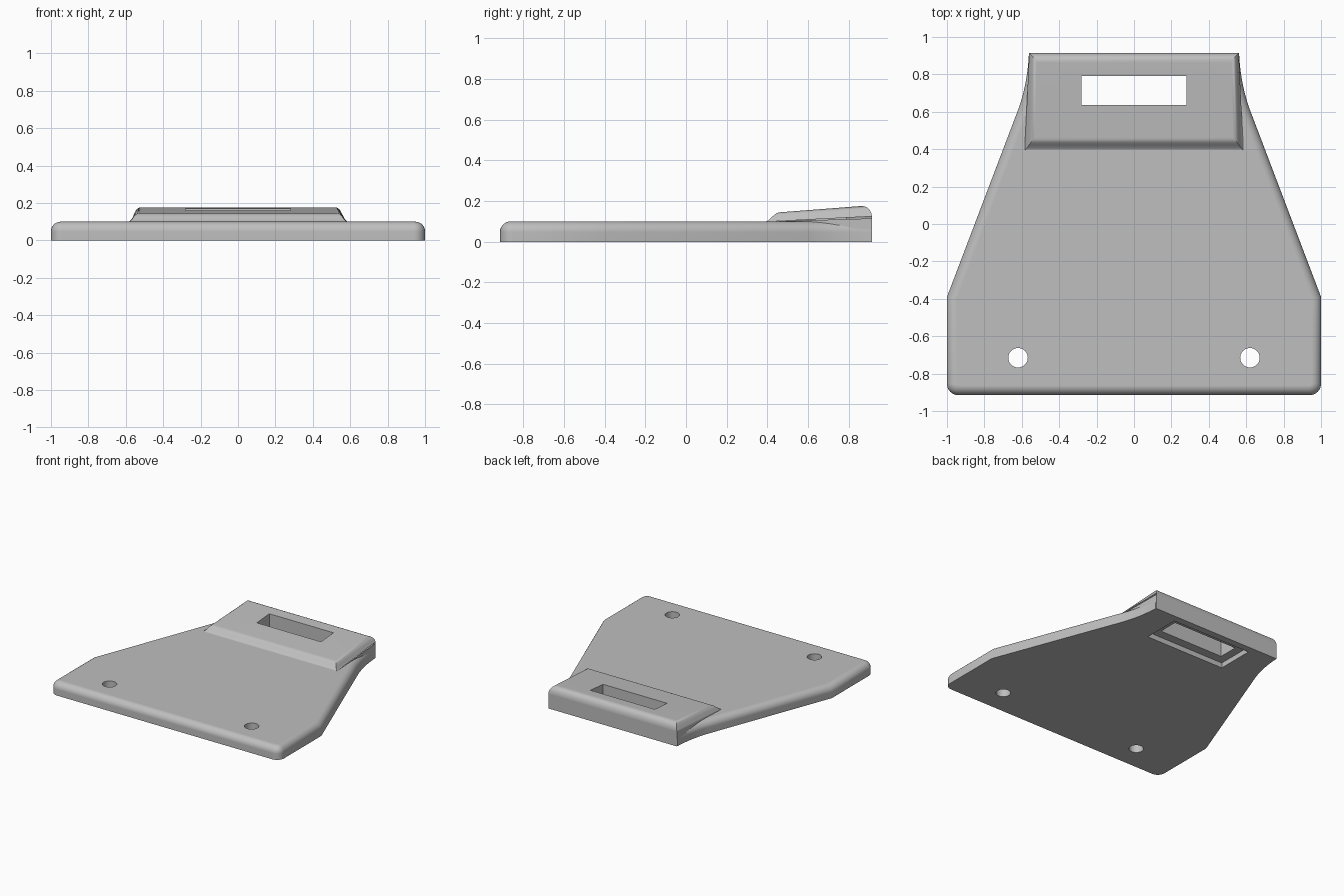
import bpy, bmesh, math
from mathutils import Vector

cube = bpy.data.objects.get("Cube")
if cube:
    bpy.data.objects.remove(cube, do_unlink=True)

grey = bpy.data.materials.new("plain grey")
grey.use_nodes = True
color = (0.52, 0.52, 0.52, 1)
grey.diffuse_color = color
grey.node_tree.nodes["Principled BSDF"].inputs["Base Color"].default_value = color


def make_object(name, bm):
    bmesh.ops.recalc_face_normals(bm, faces=bm.faces)
    mesh = bpy.data.meshes.new(name)
    bm.to_mesh(mesh)
    bm.free()
    mesh.materials.append(grey)
    ob = bpy.data.objects.new(name, mesh)
    bpy.context.collection.objects.link(ob)
    return ob


def loft(name, rings):
    """Skin a stack of equal rings and cap both ends."""
    bm = bmesh.new()
    rows = [[bm.verts.new(p) for p in ring] for ring in rings]
    for a, b in zip(rows, rows[1:]):
        for i in range(len(a)):
            j = (i + 1) % len(a)
            bm.faces.new((a[i], a[j], b[j], b[i]))
    bm.faces.new(rows[0][::-1])
    bm.faces.new(rows[-1])
    return make_object(name, bm)


def box(name, x, y0, y1, z0, z1):
    corners = [(-x, y0), (x, y0), (x, y1), (-x, y1)]
    return loft(name, [[(px, py, z) for px, py in corners] for z in (z0, z1)])


def combine(target, other, operation):
    mod = target.modifiers.new(operation.lower(), 'BOOLEAN')
    mod.operation = operation
    mod.solver = 'EXACT'
    mod.object = other
    bpy.context.view_layer.objects.active = target
    bpy.ops.object.modifier_apply(modifier=mod.name)
    bpy.data.objects.remove(other, do_unlink=True)


# Base plate: rounded front corners, tapering flanks flaring into the neck
R, T, FRONT, BACK = 0.06, 0.10, -0.915, 0.91
half = [(1 - R + R * math.sin(a), FRONT + R - R * math.cos(a))
        for a in [math.pi / 2 * i / 6 for i in range(7)]]
half += [(1, -0.39), (0.62, 0.61)]
p0, p1, p2 = Vector((0.62, 0.61)), Vector((0.569, 0.75)), Vector((0.562, BACK))
for i in range(1, 9):
    t = i / 8
    half.append(tuple(p0 * (1 - t) ** 2 + p1 * 2 * t * (1 - t) + p2 * t * t))
outline = half + [(-x, y) for x, y in reversed(half)]

# Round over the top edge by insetting the outline along its mitred normals
def inset(points, d):
    result = []
    for i, p in enumerate(points):
        a, b, c = Vector(points[i - 1]), Vector(p), Vector(points[(i + 1) % len(points)])
        e, f = (b - a).normalized(), (c - b).normalized()
        n, m = Vector((-e.y, e.x)), Vector((-f.y, f.x))
        result.append(b + (n + m) * (d / (1 + n.dot(m))))
    return result

ROUND = 0.052
steps = [(0, 0)] + [(ROUND * (1 - math.cos(a)), T - ROUND + ROUND * math.sin(a))
                    for a in [math.pi / 2 * i / 7 for i in range(8)]]
plate = loft("mounting_plate",
             [[(p.x, p.y, z) for p in inset(outline, d)] for d, z in steps])

# Raised wedge block: each ring is front half width, back half width,
# front y, back y, front z, back z
levels = [
    (0.585, 0.56, 0.392, 0.915, 0.0, 0.0),
    (0.585, 0.56, 0.392, 0.915, 0.099, 0.115),
    (0.577, 0.56, 0.403, 0.915, 0.104, 0.125),
    (0.566, 0.556, 0.415, 0.911, 0.114, 0.142),
    (0.558, 0.549, 0.427, 0.904, 0.126, 0.156),
    (0.550, 0.541, 0.438, 0.894, 0.136, 0.167),
    (0.541, 0.531, 0.449, 0.880, 0.142, 0.174),
    (0.530, 0.520, 0.462, 0.862, 0.145, 0.176),
]
block = loft("raised_block",
             [[(-xf, yf, zf), (xf, yf, zf), (xb, yb, zb), (-xb, yb, zb)]
              for xf, xb, yf, yb, zf, zb in levels])
combine(plate, block, 'UNION')

# Strap slot with a shallow recess around it underneath
combine(plate, box("slot_cutter", 0.28, 0.635, 0.79, -0.1, 0.3), 'DIFFERENCE')
combine(plate, box("recess_cutter", 0.345, 0.565, 0.86, -0.1, 0.04), 'DIFFERENCE')

# Two screw holes near the front
for side in (-1, 1):
    ring = [(0.62 * side + 0.052 * math.cos(a), -0.715 + 0.052 * math.sin(a))
            for a in [math.tau * i / 40 for i in range(40)]]
    hole = loft("hole_cutter", [[(x, y, z) for x, y in ring] for z in (-0.1, 0.3)])
    combine(plate, hole, 'DIFFERENCE')

# Smooth rounded edges, keep true corners crisp
bpy.ops.object.select_all(action='DESELECT')
plate.select_set(True)
bpy.context.view_layer.objects.active = plate
bpy.ops.object.shade_smooth_by_angle(angle=math.radians(28))
weighted = plate.modifiers.new("weighted normals", 'WEIGHTED_NORMAL')
weighted.keep_sharp = True
